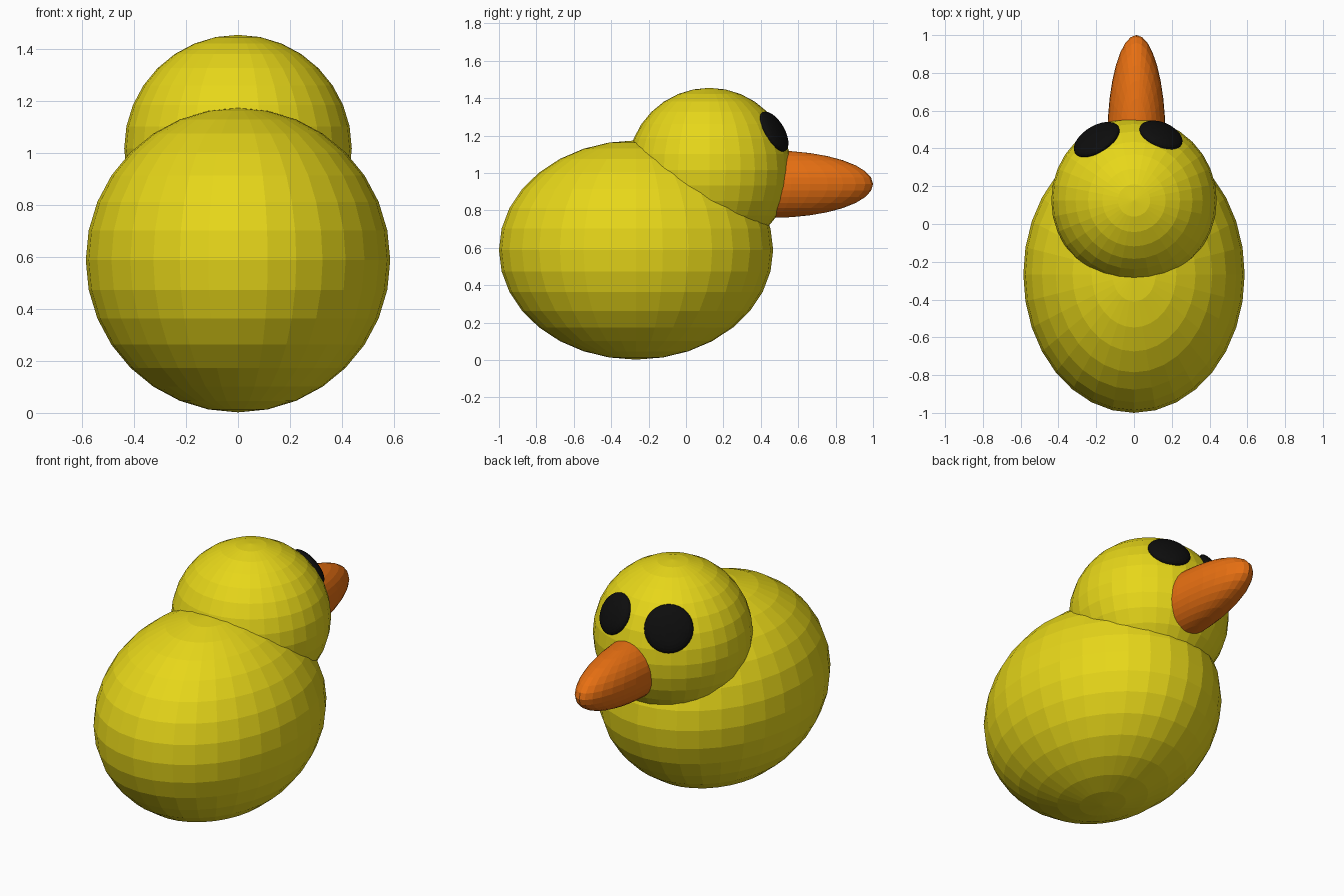
import bpy
from mathutils import Vector

if "Cube" in bpy.data.objects:
    bpy.data.objects.remove(bpy.data.objects["Cube"])


def material(name, rgb):
    m = bpy.data.materials.new(name)
    m.diffuse_color = (*rgb, 1)
    m.use_nodes = True
    m.node_tree.nodes["Principled BSDF"].inputs["Base Color"].default_value = m.diffuse_color
    return m


yellow = material("yellow", (0.8, 0.68, 0.01))
orange = material("orange", (0.8, 0.16, 0.006))
black = material("black", (0.004, 0.004, 0.004))


def ellipsoid(name, loc, radii, mat, facing=None):
    """Flat-shaded UV sphere, optionally with its pole turned to a direction."""
    bpy.ops.mesh.primitive_uv_sphere_add(segments=32, ring_count=16, radius=1, location=loc)
    ob = bpy.context.object
    ob.name = name
    ob.scale = radii
    if facing is not None:
        ob.rotation_euler = facing.to_track_quat('Z', 'Y').to_euler()
    ob.data.materials.append(mat)
    return ob


# Body and head
head_center = Vector((0, 0.125, 1.017))
ellipsoid("body", (0, -0.267, 0.588), (0.586, 0.733, 0.586), yellow)
ellipsoid("head", head_center, (0.438, 0.438, 0.438), yellow)

# Beak, slightly off centre
ellipsoid("beak", (0.013, 0.455, 0.94), (0.154, 0.545, 0.18), orange)

# Eyes: flattened discs on the head, left one slightly larger
for name, direction, r in (("left_eye", (-0.203, 0.33, 0.2), 0.135),
                           ("right_eye", (0.145, 0.35, 0.207), 0.12)):
    d = Vector(direction).normalized()
    ellipsoid(name, head_center + d * 0.425, (r, r, 0.043), black, d)
